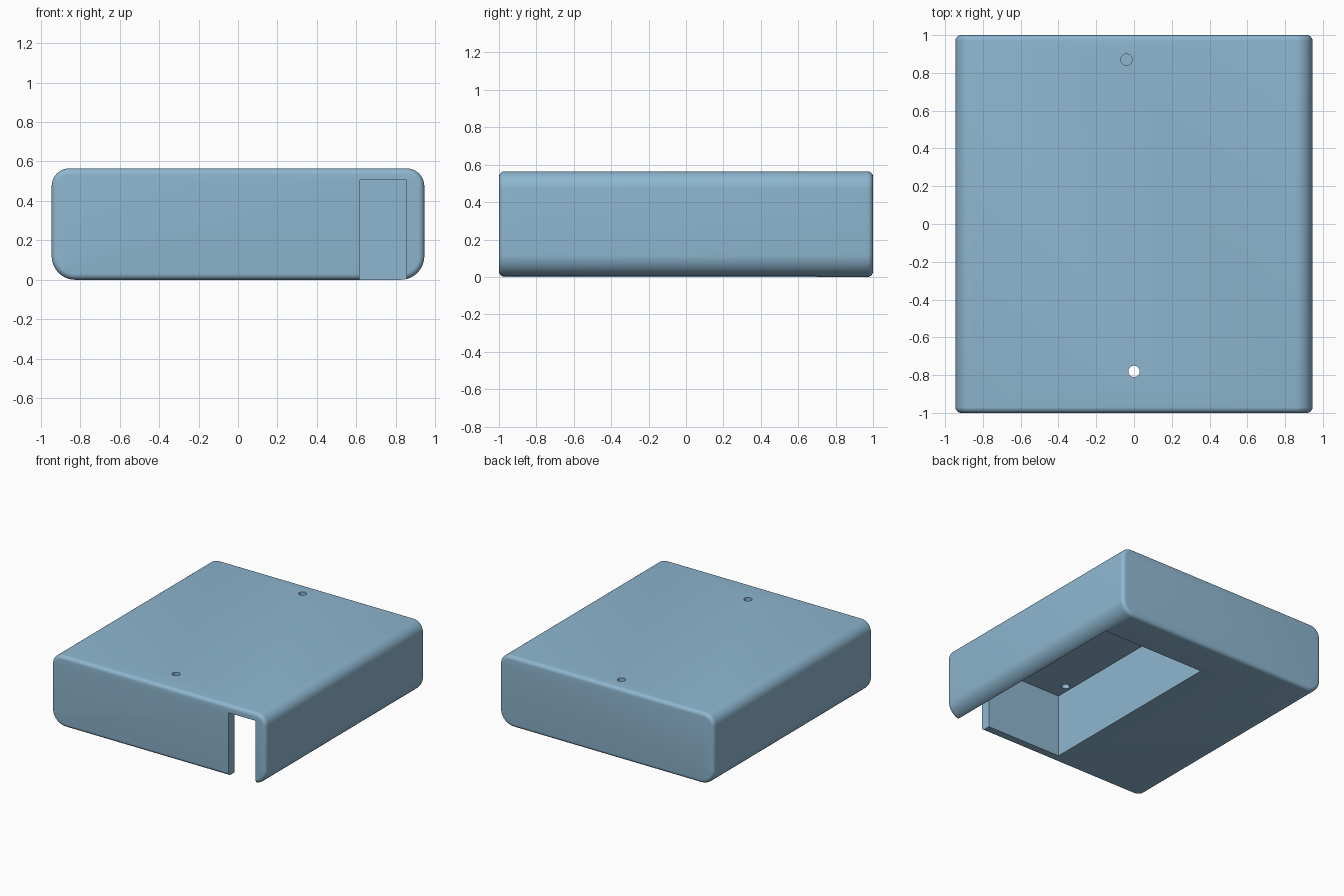
import bpy, bmesh, math

if "Cube" in bpy.data.objects:
    bpy.data.objects.remove(bpy.data.objects["Cube"])

HALF_W, HALF_D, HEIGHT = 0.945, 1.0, 0.565
R_TOP, R_BOTTOM, FILLET = 0.09, 0.12, 0.03

blue = bpy.data.materials.new("soft blue")
blue.diffuse_color = (0.27, 0.47, 0.63, 1.0)
blue.use_nodes = True
blue.node_tree.nodes["Principled BSDF"].inputs["Base Color"].default_value = blue.diffuse_color


def make_object(name, bm):
    bmesh.ops.recalc_face_normals(bm, faces=bm.faces[:])
    mesh = bpy.data.meshes.new(name)
    bm.to_mesh(mesh)
    bm.free()
    mesh.materials.append(blue)
    obj = bpy.data.objects.new(name, mesh)
    bpy.context.collection.objects.link(obj)
    return obj


def profile(inset, steps=10):
    """Rounded front outline (x, z), shrunk by the inset."""
    pts = []
    corners = [(1, 1, R_TOP, 0), (-1, 1, R_TOP, 90),
               (-1, -1, R_BOTTOM, 180), (1, -1, R_BOTTOM, 270)]
    for sx, sz, r, start in corners:
        cx = sx * (HALF_W - r)
        cz = HEIGHT - r if sz > 0 else r
        for i in range(steps + 1):
            a = math.radians(start + 90 * i / steps)
            pts.append((cx + (r - inset) * math.cos(a),
                        cz + (r - inset) * math.sin(a)))
    return pts


def prism(name, plan, z0, z1):
    """Plan outline (x, y) extruded from z0 to z1."""
    bm = bmesh.new()
    face = bm.faces.new([bm.verts.new((x, y, z0)) for x, y in plan])
    out = bmesh.ops.extrude_face_region(bm, geom=[face])
    for v in out["geom"]:
        if isinstance(v, bmesh.types.BMVert):
            v.co.z = z1
    return make_object(name, bm)


def circle(cx, cy, r, n=32):
    return [(cx + r * math.cos(2 * math.pi * i / n),
             cy + r * math.sin(2 * math.pi * i / n)) for i in range(n)]


# Body: rounded outline lofted front to back with filleted end edges
SEG = 6
stations = []
for i in range(SEG + 1):
    a = math.pi / 2 * i / SEG
    stations.append((FILLET * (1 - math.sin(a)),
                     -HALF_D + FILLET * (1 - math.cos(a))))
stations += [(inset, -y) for inset, y in reversed(stations)]

bm = bmesh.new()
rings = [[bm.verts.new((x, y, z)) for x, z in profile(inset)]
         for inset, y in stations]
for a, b in zip(rings, rings[1:]):
    for i in range(len(a)):
        j = (i + 1) % len(a)
        bm.faces.new((a[i], a[j], b[j], b[i]))
bm.faces.new(rings[0])
bm.faces.new(rings[-1])
body = make_object("body", bm)

# Cutters: underside pocket with front slot, through hole, blind hole
pocket_plan = [(-0.05, -0.92), (0.615, -0.92), (0.615, -1.1),
               (0.855, -1.1), (0.855, 0.70), (-0.05, 0.70)]
cutters = [
    prism("pocket_cutter", pocket_plan, -0.2, 0.505),
    prism("front_hole_cutter", circle(0.0, -0.78, 0.03), 0.4, 0.7),
    prism("back_hole_cutter", circle(-0.04, 0.87, 0.03), 0.465, 0.7),
]
bpy.context.view_layer.objects.active = body
for cutter in cutters:
    cutter.hide_render = True
    mod = body.modifiers.new(cutter.name, 'BOOLEAN')
    mod.operation = 'DIFFERENCE'
    mod.solver = 'EXACT'
    mod.object = cutter
    bpy.ops.object.modifier_apply(modifier=mod.name)
for cutter in cutters:
    bpy.data.objects.remove(cutter, do_unlink=True)

# Smooth fillets, sharp pocket edges
body.select_set(True)
bpy.ops.object.shade_smooth_by_angle(angle=math.radians(30))
